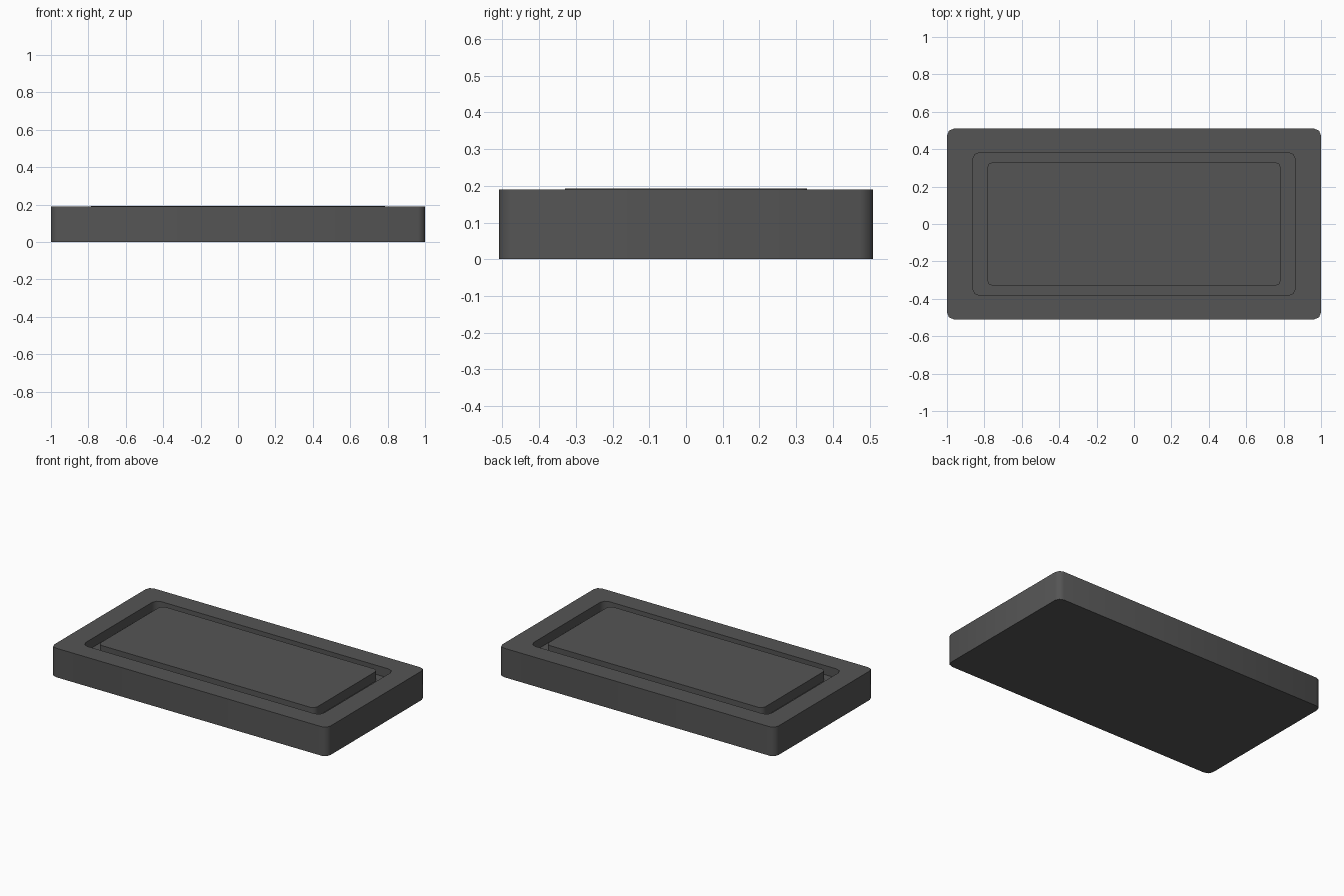
import bpy, bmesh, math

if "Cube" in bpy.data.objects:
    bpy.data.objects.remove(bpy.data.objects["Cube"])

charcoal = bpy.data.materials.new("charcoal grey")
charcoal.diffuse_color = (0.09, 0.09, 0.09, 1)
charcoal.use_nodes = True
charcoal.node_tree.nodes["Principled BSDF"].inputs["Base Color"].default_value = charcoal.diffuse_color


def outline(hx, hy, r, seg):
    """Rounded rectangle, counter-clockwise."""
    pts = []
    for i, (sx, sy) in enumerate([(1, 1), (-1, 1), (-1, -1), (1, -1)]):
        for k in range(seg + 1):
            a = math.pi / 2 * (i + k / seg)
            pts.append((sx * (hx - r) + r * math.cos(a), sy * (hy - r) + r * math.sin(a)))
    return pts


def loft(name, rings):
    """Join a stack of equal-count outlines, capping both ends."""
    bm = bmesh.new()
    loops = [[bm.verts.new((x, y, z)) for x, y in pts] for pts, z in rings]
    for a, b in zip(loops, loops[1:]):
        n = len(a)
        for i in range(n):
            j = (i + 1) % n
            bm.faces.new((a[i], a[j], b[j], b[i]))
    bm.faces.new(loops[0][::-1])
    bm.faces.new(loops[-1])
    bm.normal_update()
    me = bpy.data.meshes.new(name)
    bm.to_mesh(me)
    bm.free()
    me.materials.append(charcoal)
    ob = bpy.data.objects.new(name, me)
    bpy.context.collection.objects.link(ob)
    bpy.ops.object.select_all(action='DESELECT')
    ob.select_set(True)
    bpy.context.view_layer.objects.active = ob
    bpy.ops.object.shade_smooth_by_angle(angle=math.radians(50))
    return ob


FLOOR = 0.13
outer = outline(1.0, 0.51, 0.037, 2)
inner = outline(0.863, 0.383, 0.04, 2)

# Tray: outer wall, flat rim, recess wall and recess floor
loft("tray_frame", [(outer, 0), (outer, 0.19), (inner, 0.19), (inner, FLOOR)])

# Raised panel standing in the recess, slightly above the rim
panel = outline(0.785, 0.33, 0.03, 2)
loft("raised_panel", [(panel, FLOOR), (panel, 0.193)])
